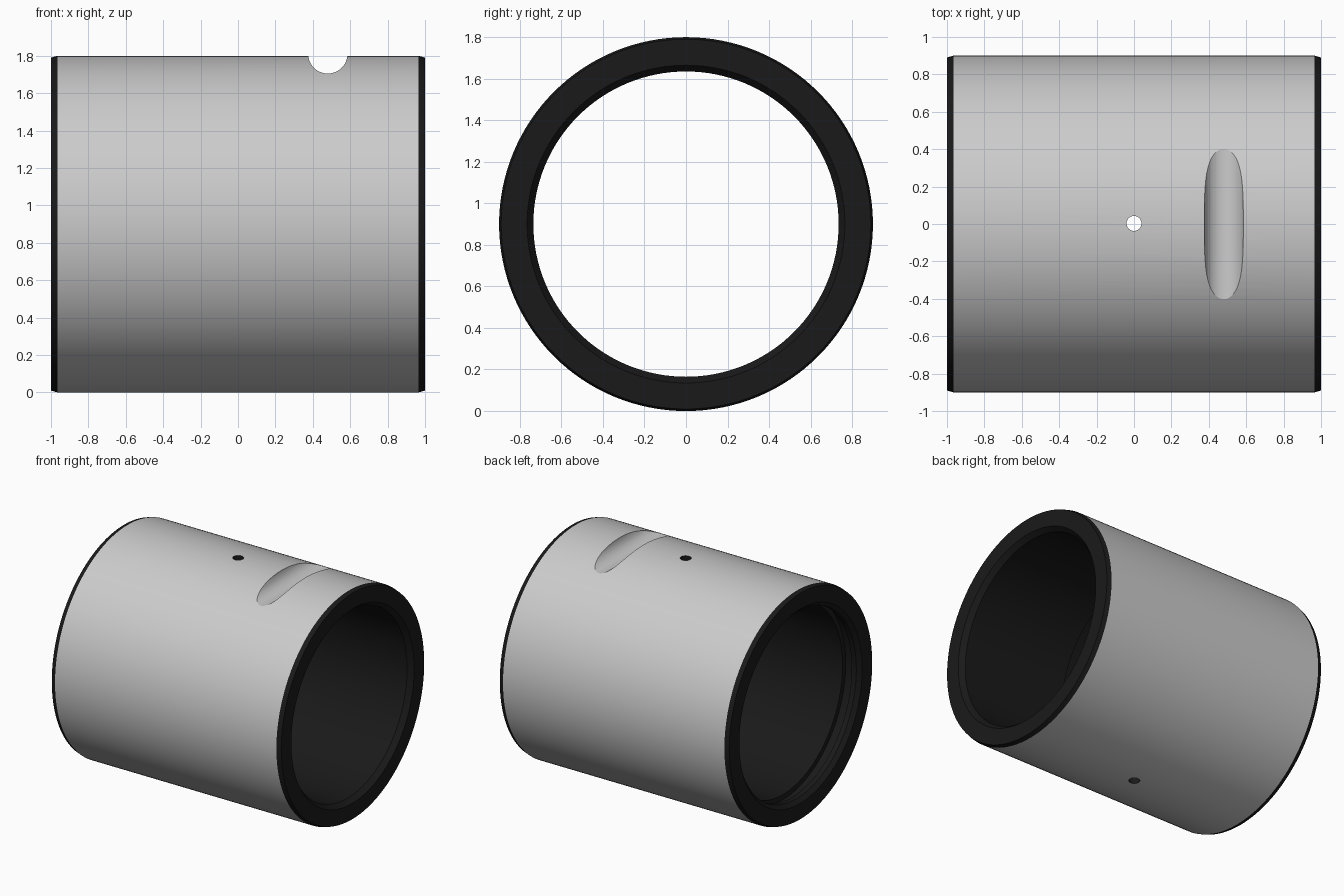
import bpy, bmesh, math
from mathutils import Matrix

if "Cube" in bpy.data.objects:
    bpy.data.objects.remove(bpy.data.objects["Cube"])

SEG = 128
CZ = 0.9  # height of the tube axis


def material(name, v):
    m = bpy.data.materials.new(name)
    m.diffuse_color = (v, v, v, 1)
    m.use_nodes = True
    m.node_tree.nodes["Principled BSDF"].inputs["Base Color"].default_value = m.diffuse_color
    return m


def revolve(name, profile):
    """Spin a closed (x, radius) profile around the tube axis."""
    bm = bmesh.new()
    rings = []
    for i in range(SEG):
        a = 2 * math.pi * i / SEG
        rings.append([bm.verts.new((x, r * math.sin(a), CZ + r * math.cos(a)))
                      for x, r in profile])
    n = len(profile)
    for i in range(SEG):
        p, q = rings[i], rings[(i + 1) % SEG]
        for j in range(n):
            k = (j + 1) % n
            bm.faces.new((p[j], p[k], q[k], q[j]))
    bmesh.ops.recalc_face_normals(bm, faces=bm.faces)
    me = bpy.data.meshes.new(name)
    bm.to_mesh(me)
    bm.free()
    ob = bpy.data.objects.new(name, me)
    bpy.context.collection.objects.link(ob)
    return ob


def cut(ob, name, radius, length, matrix, segs):
    """Subtract a round cutter and remove it."""
    bm = bmesh.new()
    bmesh.ops.create_cone(bm, cap_ends=True, segments=segs, radius1=radius,
                          radius2=radius, depth=length, matrix=matrix)
    me = bpy.data.meshes.new(name)
    bm.to_mesh(me)
    bm.free()
    cutter = bpy.data.objects.new(name, me)
    bpy.context.collection.objects.link(cutter)
    cutter.hide_render = True
    mod = ob.modifiers.new(name, 'BOOLEAN')
    mod.operation = 'DIFFERENCE'
    mod.solver = 'EXACT'
    mod.object = cutter
    bpy.ops.object.modifier_apply(modifier=name)
    bpy.data.objects.remove(cutter)


# Bushing wall: chamfered ends, central oil groove, seal groove at the left end
bushing = revolve("bushing", [
    (-1, 0.89), (-0.965, 0.9), (0.965, 0.9), (1, 0.89),
    (1, 0.765), (0.96, 0.735),
    (0.06, 0.735), (0.05, 0.765), (-0.05, 0.765), (-0.06, 0.735),
    (-0.85, 0.735), (-0.85, 0.775), (-0.93, 0.775), (-0.93, 0.735),
    (-0.97, 0.735), (-1, 0.765)])
bpy.context.view_layer.objects.active = bushing
bushing.select_set(True)

# Locking notch across the top, oil holes through top and bottom
cut(bushing, "notch_cutter", 0.105, 2.2,
    Matrix.Translation((0.48, 0, 1.81)) @ Matrix.Rotation(math.pi / 2, 4, 'X'), 48)
cut(bushing, "oil_hole_cutter", 0.04, 2.4, Matrix.Translation((0, 0.003, CZ)), 32)

# Grey outer skin, dark machined faces
bushing.data.materials.clear()
bushing.data.materials.append(material("outer_grey", 0.8))
bushing.data.materials.append(material("machined_dark", 0.01))
for f in bushing.data.polygons:
    outer = all(abs(math.hypot(v.y, v.z - CZ) - 0.9) < 0.002
                for v in (bushing.data.vertices[i].co for i in f.vertices))
    f.material_index = 0 if outer else 1

bpy.ops.object.shade_smooth_by_angle(angle=math.radians(12))
